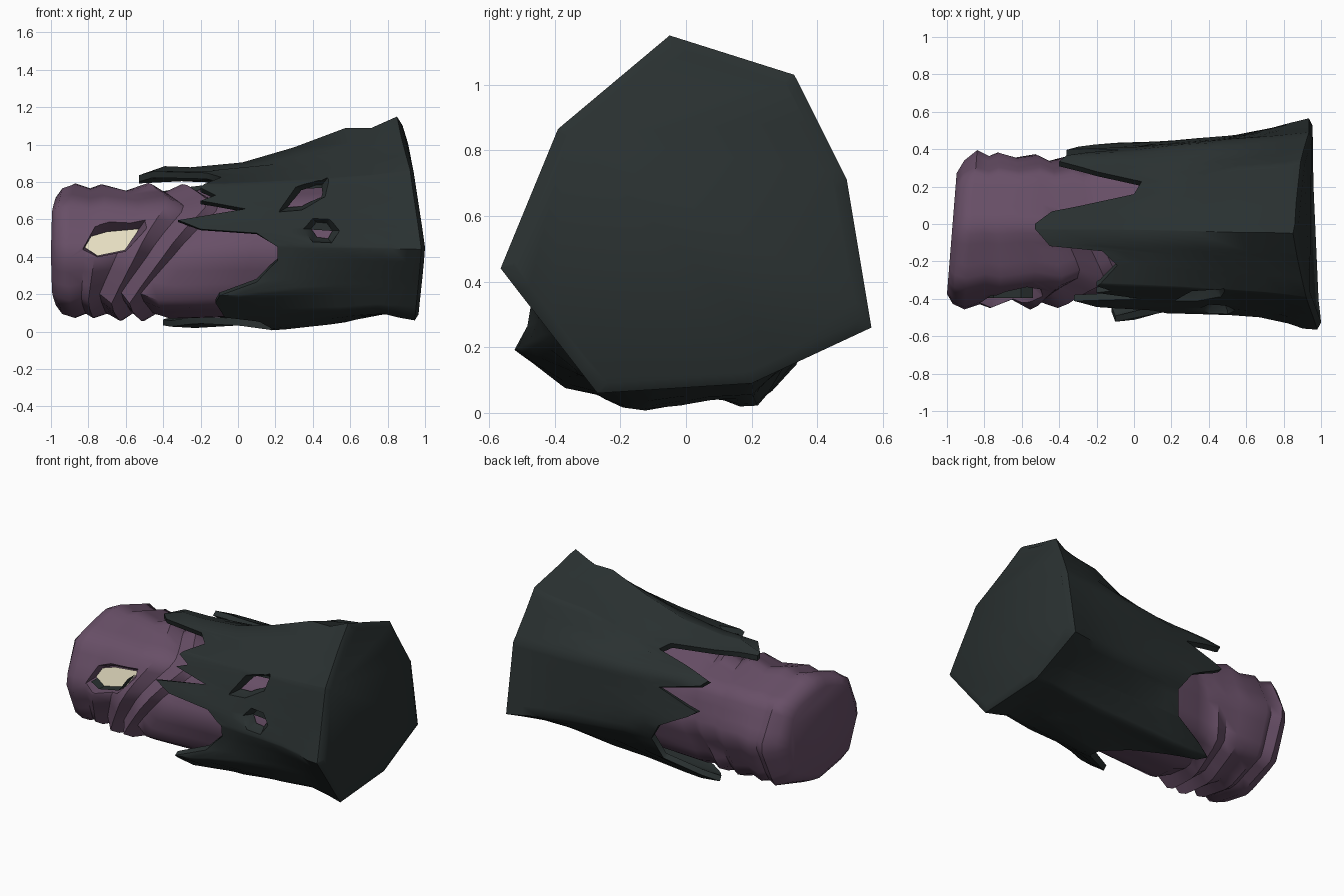
import bpy, bmesh, math

if "Cube" in bpy.data.objects:
    bpy.data.objects.remove(bpy.data.objects["Cube"])

AXIS_Z = 0.47


def material(name, rgb):
    m = bpy.data.materials.new(name)
    m.diffuse_color = (*rgb, 1)
    m.use_nodes = True
    m.node_tree.nodes["Principled BSDF"].inputs["Base Color"].default_value = m.diffuse_color
    return m


DARK = material("dark_teal", (0.0225, 0.030, 0.030))
PURPLE = material("dusty_purple", (0.138, 0.078, 0.135))
CREAM = material("cream", (0.80, 0.74, 0.55))


def lerp(table, v):
    """Piecewise linear lookup in sorted (key, value) pairs."""
    if v <= table[0][0]:
        return table[0][1]
    for (k0, v0), (k1, v1) in zip(table, table[1:]):
        if v <= k1:
            return v0 + (v1 - v0) * (v - k0) / (k1 - k0)
    return table[-1][1]


def polar(points):
    """(y, z) outline to sorted (angle, radius); 0 is up, 90 is front."""
    return sorted((math.degrees(math.atan2(-y, z - AXIS_Z)) % 360,
                   math.hypot(y, z - AXIS_Z)) for y, z in points)


def outline_radius(pol, a):
    """Radius of a straight-sided outline at an angle."""
    a %= 360
    ring = [(pol[-1][0] - 360, pol[-1][1])] + pol + [(pol[0][0] + 360, pol[0][1])]
    for (a0, r0), (a1, r1) in zip(ring, ring[1:]):
        if a0 <= a <= a1:
            s = lambda d: math.sin(math.radians(d))
            return s(a1 - a0) / (s(a1 - a) / r0 + s(a - a0) / r1)


def radius(sections, x, a):
    return lerp([(sx, outline_radius(p, a)) for sx, p in sections], x)


def point(x, a, r):
    t = math.radians(a)
    return (x, -r * math.sin(t), AXIS_Z + r * math.cos(t))


def make(name, verts, faces, mat):
    me = bpy.data.meshes.new(name)
    me.from_pydata(verts, [], faces)
    bm = bmesh.new()
    bm.from_mesh(me)
    bmesh.ops.recalc_face_normals(bm, faces=bm.faces)
    bm.to_mesh(me)
    bm.free()
    me.materials.append(mat)
    ob = bpy.data.objects.new(name, me)
    bpy.context.collection.objects.link(ob)
    return ob


def loft(name, rings, mat):
    """Closed tube through equal-length rings, capped at both ends."""
    n = len(rings[0])
    verts = [p for ring in rings for p in ring]
    faces = [(i * n + j, i * n + (j + 1) % n, (i + 1) * n + (j + 1) % n, (i + 1) * n + j)
             for i in range(len(rings) - 1) for j in range(n)]
    faces += [tuple(range(n)), tuple(range(len(verts) - n, len(verts)))]
    return make(name, verts, faces, mat)


def activate(ob):
    bpy.ops.object.select_all(action='DESELECT')
    ob.select_set(True)
    bpy.context.view_layer.objects.active = ob


def cut(ob, outer, inner, y_surface, y_floor, mat):
    """Tapered pocket cut from the front."""
    rings = [[(x, y, z) for x, z in poly] for poly, y in
             ((outer, -0.8), (outer, y_surface), (inner, y_floor))]
    cutter = loft("cutter", rings, mat)
    cutter.hide_render = True
    mod = ob.modifiers.new("cut", 'BOOLEAN')
    mod.operation, mod.solver, mod.object = 'DIFFERENCE', 'EXACT', cutter
    activate(ob)
    bpy.ops.object.modifier_apply(modifier=mod.name)
    bpy.data.objects.remove(cutter)


def smooth(ob, angle):
    activate(ob)
    bpy.ops.object.shade_smooth_by_angle(angle=math.radians(angle))


# Inner body outlines along its length
body_sections = [(x, polar(p)) for x, p in (
    (-0.97, [(-.05, .72), (-.3, .65), (-.38, .42), (-.3, .2), (-.05, .14), (.2, .22), (.28, .45), (.2, .65)]),
    (-0.87, [(-.02, .8), (-.33, .7), (-.47, .42), (-.35, .14), (-.03, .065), (.28, .15), (.41, .44), (.28, .7)]),
    (-0.30, [(-.02, .78), (-.3, .68), (-.43, .42), (-.35, .14), (-.03, .06), (.25, .14), (.35, .42), (.28, .68)]),
    (0.55, [(-.02, .83), (-.33, .7), (-.42, .42), (-.3, .15), (0, .1), (.3, .2), (.38, .45), (.3, .72)]))]

# Body rings: x, fold height, how far the fold slants around the front
body_rings = [(-.97, 0, 0), (-.935, .03, 0), (-.87, 0, 0), (-.79, -.03, .1), (-.73, 0, .2),
              (-.60, -.03, .5), (-.48, .015, .7), (-.40, -.035, .8), (-.30, .015, 1),
              (-.24, -.03, 1), (-.15, 0, 1), (.1, 0, .3), (.55, 0, 0)]
slant = [(0, 0), (55, .15), (130, -.28), (180, -.2), (270, -.05), (360, 0)]
fold_gain = [(0, 1), (60, .8), (90, 1.2), (130, 1.8), (180, .8), (250, .6), (330, .6), (360, 1)]
rings = []
for x0, fold, k in body_rings:
    ring = []
    for a in range(0, 360, 10):
        x = x0 + k * lerp(slant, a)
        gain = lerp(fold_gain, a) if x0 > -.7 else .8
        p = point(x, a, radius(body_sections, x, a) + fold * gain)
        tilt = lerp([(-.87, .08), (-.6, 0)], x0)
        ring.append((p[0] + tilt * p[1], p[1], p[2]))
    rings.append(ring)
body = loft("inner_body", rings, PURPLE)

# Slit opening with a pale plate at the bottom of the pocket
slit_out = [(-.83, .44), (-.76, .57), (-.68, .61), (-.47, .63), (-.48, .56), (-.60, .43), (-.75, .40)]
slit_in = [(-.82, .45), (-.785, .51), (-.70, .535), (-.53, .55), (-.54, .53), (-.605, .435), (-.75, .405)]
cut(body, slit_out, slit_in, -.40, -.28, PURPLE)
smooth(body, 45)
make("pale_plate", [(x, -.29 - (.555 - z) * .35, z) for x, z in slit_in], [tuple(reversed(range(7)))], CREAM)
# Dark lower lip of the pocket
lip = [(-.81, .44), (-.75, .406), (-.605, .436), (-.54, .53)]
make("dark_lip", [(x, y, z + .005) for y in (-.32, -.395) for x, z in lip],
     [(i, i + 1, i + 5, i + 4) for i in range(3)], DARK)

# Outer sleeve outlines along its length
rim = [(-.05, 1.15), (-.39, .865), (-.565, .44), (-.27, .06), (.2, .09), (.565, .26), (.49, .71), (.33, 1.03)]
sleeve_sections = [(x, polar(p)) for x, p in (
    (-0.54, [(-.03, .83), (-.32, .76), (-.45, .5), (-.46, .2), (-.15, .05), (.1, .07), (.2, .05),
             (.3, .15), (.40, .4), (.34, .72)]),
    (-0.45, [(-.03, .89), (-.32, .78), (-.45, .5), (-.46, .2), (-.15, .04), (.1, .06), (.2, .03),
             (.32, .15), (.41, .4), (.35, .74)]),
    (-0.30, [(-.04, .88), (-.32, .785), (-.46, .5), (-.50, .2), (-.36, .07), (-.15, .03), (.1, .045),
             (.2, .0), (.34, .15), (.43, .42), (.37, .75)]),
    (-0.05, [(-.04, .89), (-.33, .79), (-.48, .5), (-.53, .19), (-.36, .07), (-.15, .02), (.1, .045),
             (.2, .02), (.34, .15), (.44, .42), (.38, .75)]),
    (0.20, [(-.04, .95), (-.34, .8), (-.48, .48), (-.45, .2), (-.22, .02), (-.13, .005), (.1, .04),
            (.2, .05), (.45, .32), (.42, .72)]),
    (0.57, [(-.05, 1.09), (-.36, .82), (-.49, .45), (-.32, .1), (-.1, .045), (.2, .06), (.48, .28),
            (.46, .7), (.3, .97)]),
    (0.76, [(-.05, 1.09), (-.37, .84), (-.51, .44), (-.29, .1), (.2, .1), (.52, .27), (.47, .71), (.31, .98)]),
    (0.92, rim))]
rim_polar = polar(rim)
rim_x = [(0, .86)] + list(zip([p[0] for p in rim_polar], [.85, .92, .98, .945, .94, .935, .935, .89])) + [(360, .855)]

# Torn edge of the sleeve: angle, x
torn = [(0, -.53), (4, -.53), (17, -.45), (21, -.17), (32, -.09), (48, -.2), (54, -.12), (58, -.2),
        (65, .04), (73, -.32), (80, -.2), (83, .1), (92, .21), (101, .21), (113, .1), (118, -.1),
        (124, -.12), (137, -.07), (148, .12), (157, .18), (166, .18), (178, .02), (190, -.2),
        (200, -.36), (206, -.4), (213, -.3), (226, -.07), (245, -.02), (262, -.1), (276, -.3),
        (282, -.36), (294, -.08), (304, -.36), (310, -.4), (318, -.2), (326, .04), (336, 0),
        (350, -.44), (360, -.53)]
angles = sorted({round(a, 1) for a in [t[0] for t in torn[:-1]] + [p[0] for p in rim_polar]
                 + list(range(0, 360, 15))})


def sleeve_ring(t, inside):
    ring = []
    for a in angles:
        x0 = lerp(torn, a)
        x = x0 + t * (lerp(rim_x, a) - x0)
        r = radius(sleeve_sections, .92 if t == 1 else x, a)
        ring.append(point(x, a, r - (lerp([(-.1, .035), (.4, .06)], x) if inside else 0)))
    return ring


rings = [sleeve_ring(t, True) for t in (.85, .6, .3, 0)]
rings += [sleeve_ring(t, False) for t in (0, .1, .2, .4, .6, .8, .9, 1)]
# Bevelled end cap
rings.append([(x + .02, y * .93, .59 + (z - .59) * .94) for x, y, z in rings[-1]])
sleeve = loft("torn_sleeve", rings, DARK)

# Two small holes through the sleeve
cut(sleeve, [(.22, .64), (.28, .79), (.45, .84), (.53, .89), (.47, .72), (.34, .65)],
    [(.29, .68), (.34, .755), (.42, .785), (.45, .785), (.44, .72), (.34, .68)], -.405, -.31, DARK)
cut(sleeve, [(.34, .55), (.38, .625), (.50, .615), (.545, .54), (.50, .475), (.40, .48)],
    [(.39, .55), (.42, .585), (.475, .58), (.505, .54), (.475, .505), (.43, .51)], -.465, -.395, DARK)
smooth(sleeve, 50)
